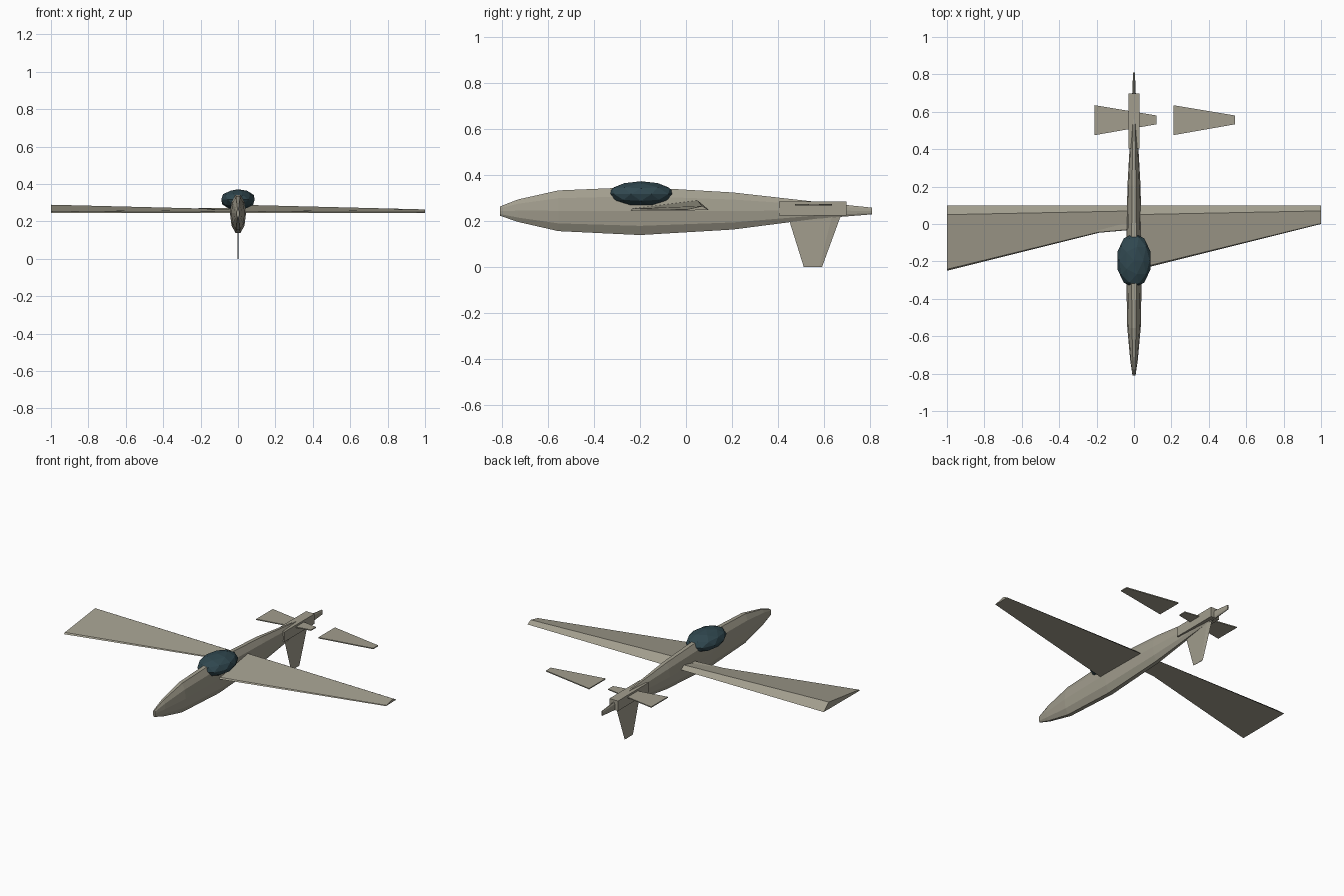
import bpy, bmesh, math

if "Cube" in bpy.data.objects:
    bpy.data.objects.remove(bpy.data.objects["Cube"])


def material(name, rgb):
    m = bpy.data.materials.new(name)
    m.diffuse_color = (*rgb, 1)
    m.use_nodes = True
    m.node_tree.nodes["Principled BSDF"].inputs["Base Color"].default_value = m.diffuse_color
    return m


TAN = material("tan_paint", (0.36, 0.34, 0.27))
GLASS = material("dark_glass", (0.03, 0.065, 0.08))


def finish(bm, name, mat):
    bmesh.ops.recalc_face_normals(bm, faces=bm.faces)
    me = bpy.data.meshes.new(name)
    bm.to_mesh(me)
    bm.free()
    me.materials.append(mat)
    ob = bpy.data.objects.new(name, me)
    bpy.context.collection.objects.link(ob)
    return ob


def loft(name, rings, mat=TAN):
    """Skin a list of equal-length rings and cap both ends."""
    bm = bmesh.new()
    loops = [[bm.verts.new(p) for p in ring] for ring in rings]
    n = len(loops[0])
    for a, b in zip(loops, loops[1:]):
        for i in range(n):
            j = (i + 1) % n
            bm.faces.new((a[i], a[j], b[j], b[i]))
    bm.faces.new(loops[0])
    bm.faces.new(loops[-1])
    return finish(bm, name, mat)


def box(name, lo, hi):
    def ring(z):
        return [(lo[0], lo[1], z), (hi[0], lo[1], z), (hi[0], hi[1], z), (lo[0], hi[1], z)]
    return loft(name, [ring(lo[2]), ring(hi[2])])


# Fuselage: ten-sided elliptical stations (y, half width, bottom z, top z)
stations = [(-0.81, 0.008, 0.222, 0.262), (-0.73, 0.02, 0.195, 0.293),
            (-0.555, 0.036, 0.155, 0.332), (-0.20, 0.043, 0.138, 0.347),
            (0.205, 0.035, 0.162, 0.323), (0.56, 0.015, 0.208, 0.283),
            (0.81, 0.005, 0.228, 0.257)]
rings = []
for y, w, z0, z1 in stations:
    ring = []
    for i in range(10):
        a = math.tau * i / 10
        ring.append((w * math.cos(a), y, (z0 + z1) / 2 + (z1 - z0) / 2 * math.sin(a) / 0.951))
    rings.append(ring)
loft("fuselage", rings)

# Canopy: faceted flattened ball
bm = bmesh.new()
bmesh.ops.create_icosphere(bm, subdivisions=2, radius=1)
bmesh.ops.scale(bm, vec=(0.094, 0.146, 0.056), verts=bm.verts)
bmesh.ops.translate(bm, vec=(0, -0.195, 0.316), verts=bm.verts)
finish(bm, "canopy", GLASS)

# Main wings: both taper towards +x, wedge section with a crest near the trailing edge
for name, x in (("right_wing", 0.0), ("left_wing", -1.0)):
    root = [(x, -0.25, 0.245), (x, -0.242, 0.253), (x, 0.05, 0.289), (x, 0.10, 0.247)]
    tip = [(x + 1, 0.0, 0.245), (x + 1, 0.003, 0.249), (x + 1, 0.07, 0.264), (x + 1, 0.10, 0.247)]
    loft(name, [root, tip])

# Small fillet ahead of the left wing joint
loft("wing_root_fillet", [
    [(-0.20, -0.048, 0.246), (-0.20, -0.045, 0.252), (-0.20, 0.0, 0.252), (-0.20, 0.0, 0.246)],
    [(0.0, -0.03, 0.246), (0.0, -0.027, 0.252), (0.0, 0.0, 0.252), (0.0, 0.0, 0.246)]])

# Tailplanes: two identical tapered plates
for name, x in (("right_tailplane", 0.21), ("left_tailplane", -0.21)):
    loft(name, [[(px, y0, 0.266), (px, y1, 0.266), (px, y1, 0.272), (px, y0, 0.272)]
                for px, y0, y1 in ((x, 0.475, 0.635), (x + 0.33, 0.533, 0.58))])

# Tail block carrying the tail surfaces
box("tail_block", (-0.029, 0.405, 0.222), (0.029, 0.698, 0.283))

# Fin hanging below the tail, thin diamond section
loft("lower_fin", [[(0, y0, z), (t, ym, z), (0, y1, z), (-t, ym, z)]
                   for z, y0, ym, y1, t in ((0.0, 0.512, 0.58, 0.592, 0.002),
                                            (0.24, 0.437, 0.64, 0.68, 0.005))])
